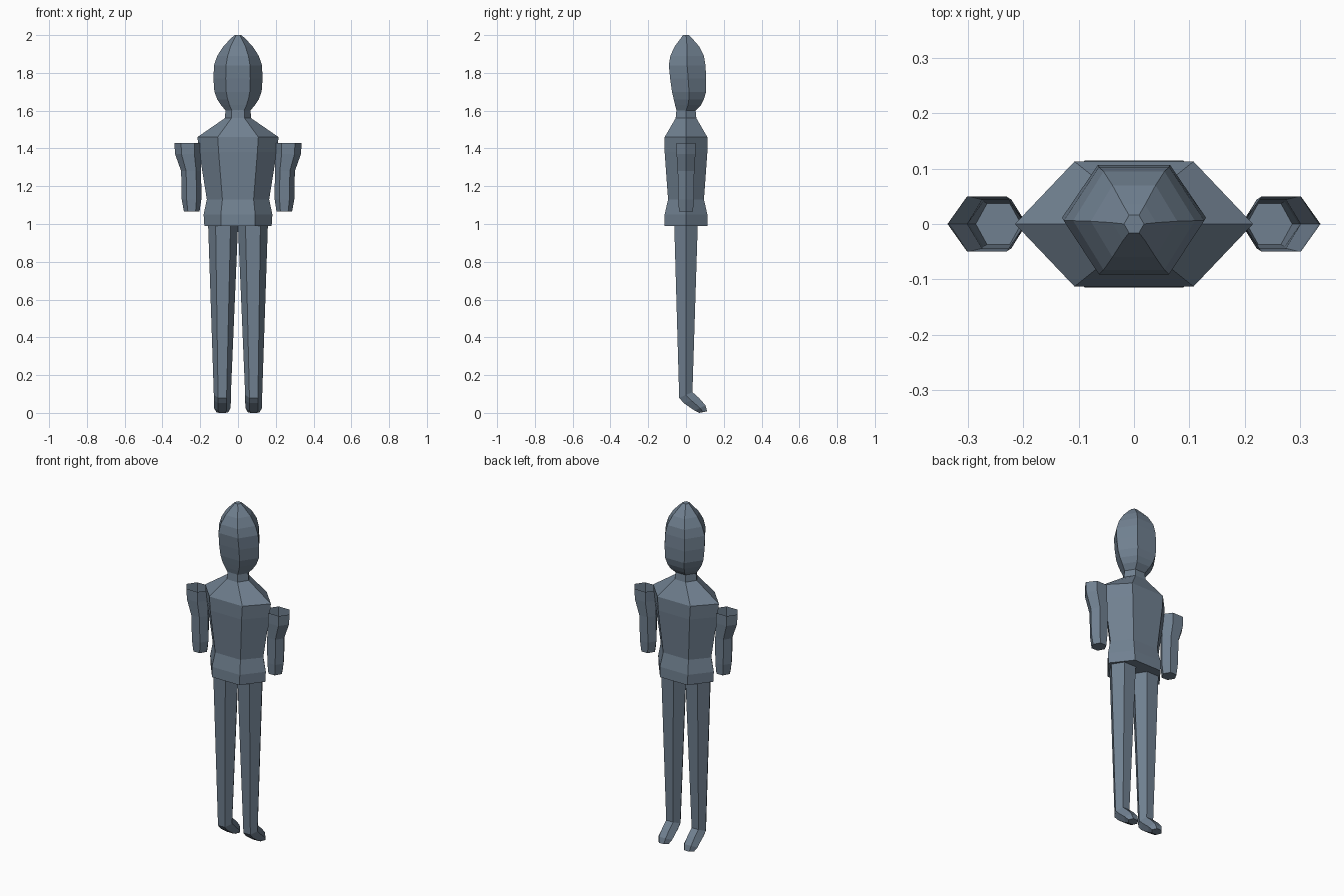
import bpy, bmesh
from mathutils import Vector

if "Cube" in bpy.data.objects:
    bpy.data.objects.remove(bpy.data.objects["Cube"])

mat = bpy.data.materials.new("slate_grey")
mat.diffuse_color = (0.162, 0.216, 0.279, 1)
mat.use_nodes = True
mat.node_tree.nodes["Principled BSDF"].inputs["Base Color"].default_value = mat.diffuse_color


def loft(name, rings, cap_start=True, cap_end=True, side=1):
    """Six-sided skin through rings (centre x, half width, back y, back z, front y, front z)."""
    bm = bmesh.new()
    loops = []
    for cx, rx, yb, zb, yf, zf in rings:
        ym, zm = (yb + yf) / 2, (zb + zf) / 2
        pts = [(rx, ym, zm), (rx / 2, yf, zf), (-rx / 2, yf, zf),
               (-rx, ym, zm), (-rx / 2, yb, zb), (rx / 2, yb, zb)]
        loops.append([bm.verts.new(Vector((side * cx + x, y, z))) for x, y, z in pts])
    for a, b in zip(loops, loops[1:]):
        for i in range(6):
            j = (i + 1) % 6
            bm.faces.new((a[i], a[j], b[j], b[i]))
    if cap_start:
        bm.faces.new(loops[0][::-1])
    if cap_end:
        bm.faces.new(loops[-1])
    bmesh.ops.recalc_face_normals(bm, faces=bm.faces)
    me = bpy.data.meshes.new(name)
    bm.to_mesh(me)
    bm.free()
    me.materials.append(mat)
    ob = bpy.data.objects.new(name, me)
    bpy.context.collection.objects.link(ob)
    return ob


def level(z, cx, rx, yb, yf):
    return (cx, rx, yb, z, yf, z)


# Torso with shoulders and neck base
loft("torso", [level(z, 0, rx, -ry, ry) for z, rx, ry in [
    (0.99, 0.178, 0.115), (1.05, 0.182, 0.113), (1.13, 0.165, 0.095),
    (1.38, 0.205, 0.113), (1.46, 0.215, 0.113), (1.56, 0.07, 0.055),
    (1.61, 0.065, 0.05)]], cap_end=False)

# Head
loft("head", [level(z, 0, rx, yb, yf) for z, rx, yb, yf in [
    (1.60, 0.065, -0.05, 0.05), (1.63, 0.09, -0.058, 0.08), (1.66, 0.11, -0.065, 0.095),
    (1.70, 0.125, -0.074, 0.106), (1.77, 0.13, -0.084, 0.107), (1.84, 0.127, -0.091, 0.103),
    (1.89, 0.11, -0.083, 0.095), (1.94, 0.078, -0.06, 0.07), (1.98, 0.04, -0.03, 0.035),
    (2.0, 0.018, -0.016, 0.016)]], cap_start=False)

for side, label in ((-1, "left"), (1, "right")):
    # Arm: closed at the wrist, open at the shoulder
    loft(label + "_arm", [level(z, cx, rx, -ry, ry) for z, cx, rx, ry in [
        (1.065, 0.245, 0.041, 0.037), (1.13, 0.246, 0.052, 0.041),
        (1.28, 0.248, 0.053, 0.044), (1.37, 0.265, 0.068, 0.05),
        (1.43, 0.266, 0.071, 0.05)]], cap_end=False, side=side)
    # Leg with the foot bent forwards
    loft(label + "_leg", [
        (0.079, 0.079, -0.062, 0.99, 0.062, 0.99),
        (0.083, 0.045, -0.036, 0.08, 0.034, 0.11),
        (0.083, 0.045, -0.012, 0.052, 0.07, 0.078),
        (0.083, 0.044, 0.045, 0.012, 0.103, 0.04),
        (0.083, 0.032, 0.07, 0.0, 0.112, 0.008)], side=side)
